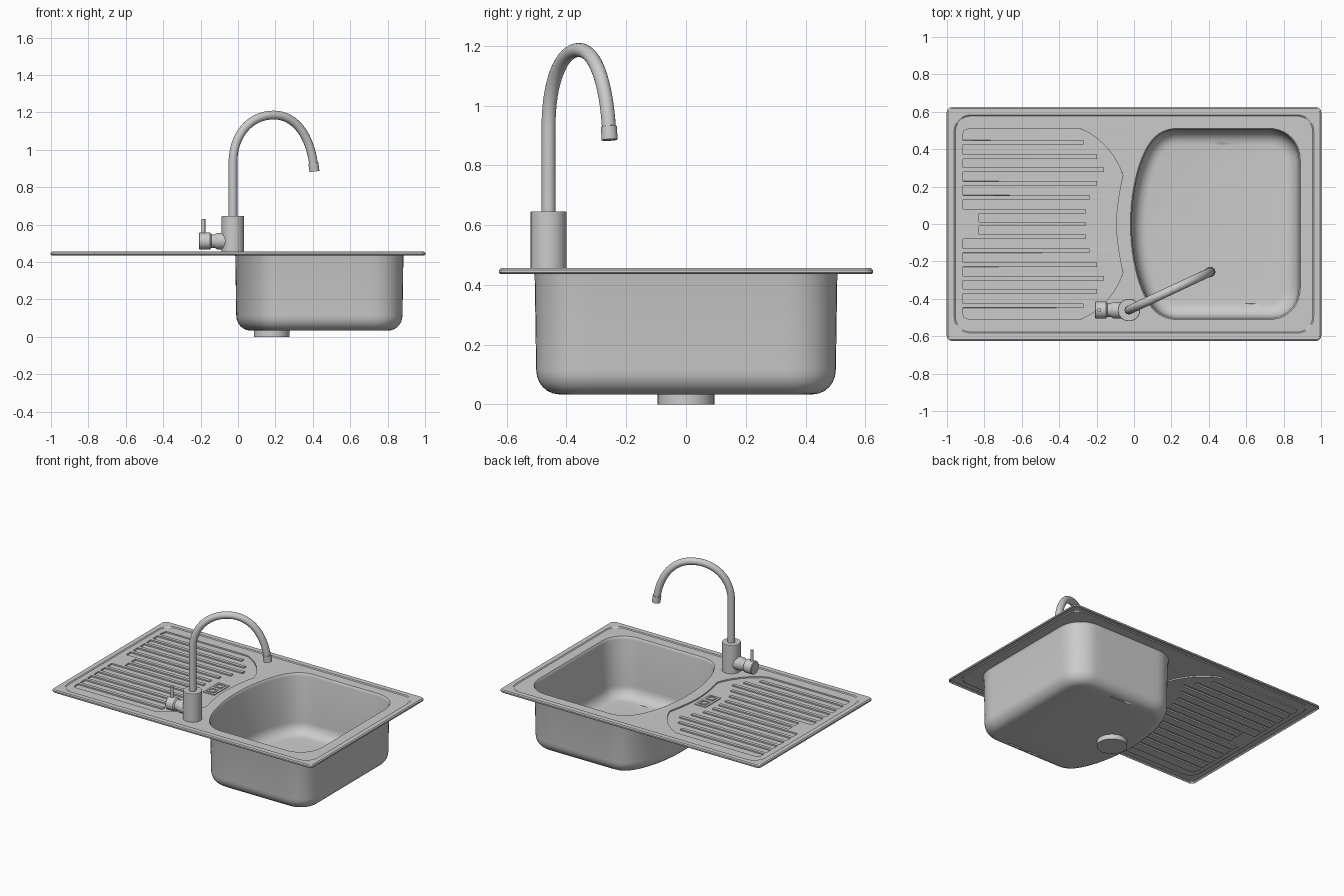
import bpy, bmesh, math
from mathutils import Vector, Matrix
from mathutils.geometry import tessellate_polygon, interpolate_bezier

if "Cube" in bpy.data.objects:
    bpy.data.objects.remove(bpy.data.objects["Cube"])


def finish(name, bm, angle=25):
    bmesh.ops.remove_doubles(bm, verts=bm.verts, dist=0.0002)
    bmesh.ops.recalc_face_normals(bm, faces=bm.faces)
    me = bpy.data.meshes.new(name)
    bm.to_mesh(me)
    bm.free()
    ob = bpy.data.objects.new(name, me)
    bpy.context.collection.objects.link(ob)
    bpy.ops.object.select_all(action='DESELECT')
    ob.select_set(True)
    bpy.context.view_layer.objects.active = ob
    bpy.ops.object.shade_smooth_by_angle(angle=math.radians(angle))
    return ob


def fill(bm, loops, z):
    """Flat sheet at height z: first loop is the outline, the others are holes."""
    vs = [bm.verts.new((p[0], p[1], z)) for l in loops for p in l]
    for t in tessellate_polygon([[Vector((p[0], p[1], 0)) for p in l] for l in loops]):
        bm.faces.new([vs[i] for i in t])


def loft(bm, rings):
    """Skin between (outline, z) rings with equal point counts."""
    rows = [[bm.verts.new((p[0], p[1], z)) for p in l] for l, z in rings]
    n = len(rows[0])
    for a, b in zip(rows, rows[1:]):
        for i in range(n):
            bm.faces.new((a[i], a[(i + 1) % n], b[(i + 1) % n], b[i]))


def prism(bm, loops, z0, z1):
    for z in (z0, z1):
        fill(bm, loops, z)
    for l in loops:
        loft(bm, [(l, z0), (l, z1)])


def rounded_rect(hx, hy, r, n=6):
    pts = []
    for k, (sx, sy) in enumerate(((1, 1), (-1, 1), (-1, -1), (1, -1))):
        for i in range(n + 1):
            a = math.pi / 2 * (k + i / n)
            pts.append((sx * (hx - r) + r * math.cos(a), sy * (hy - r) + r * math.sin(a)))
    return pts


def circle(x, y, r, n=32):
    return [(x + r * math.cos(2 * math.pi * i / n), y + r * math.sin(2 * math.pi * i / n)) for i in range(n)]


def bezier(segs, n):
    pts = []
    for s in segs:
        pts += [p.copy() for p in interpolate_bezier(*[Vector((*p, 0)) for p in s], n + 1)][:-1]
    return pts + [Vector((*segs[-1][3], 0))]


def inset(loop, d):
    out = []
    for i, p in enumerate(loop):
        t = (loop[(i + 1) % len(loop)] - loop[i - 1]).normalized()
        out.append(p + Vector((t.y, -t.x, 0)) * d)
    return out


# Basin outline (clockwise): bowed left side, rounded right corners
half = bezier([((-.02, 0), (-.02, .12), (0, .25), (.04, .35)),
               ((.04, .35), (.08, .45), (.13, .51), (.23, .512)),
               ((.23, .512), (.4, .512), (.55, .512), (.72, .512)),
               ((.72, .512), (.82, .512), (.89, .44), (.89, .34)),
               ((.89, .34), (.89, .2), (.89, .1), (.89, 0))], 10)
basin = half + [Vector((p.x, -p.y, 0)) for p in half[-2:0:-1]]

# Drainer recess outline: raised fingers reach in from the left border
edge = bezier([((-.28, .508), (-.17, .46), (-.09, .36), (-.058, .26)),
               ((-.058, .26), (-.08, .17), (-.093, .08), (-.095, 0))], 8)
right = [(p.x, -p.y) for p in edge] + [(p.x, p.y) for p in edge[-2::-1]]
recess = right + [(-.89, .508), (-.908, .502), (-.915, .485)]
fingers = [(.436, -.27), (.36, -.2), (.29, -.16), (.217, -.2), (.142, -.24), (.068, -.26)]
fingers = fingers + [(0, -.26)] + [(-y, e) for y, e in fingers[::-1]]
for c, e in fingers:
    for s in (1, -1):
        y = c + s * .011
        side = [(-.83 if abs(y) < .07 else -.915, y), (e, y)]
        recess += side if s == 1 else side[::-1]
recess += [(-.915, -.485), (-.908, -.502), (-.89, -.508)]

# Pressed steel sink: rim, deck, drainer and bowl as one sheet
bm = bmesh.new()
TOP, LOW = .449, .440
step = rounded_rect(.956, .578, .085)
loft(bm, [(rounded_rect(.996, .62, .025), .437), (rounded_rect(1, .624, .028), .441),
          (rounded_rect(1, .624, .028), .449), (rounded_rect(.994, .618, .026), .454),
          (rounded_rect(.962, .584, .088), .454), (step, TOP)])
fill(bm, [step, recess, basin], TOP)
loft(bm, [(recess, TOP), (recess, LOW)])
fill(bm, [recess], LOW)
profile = [(0, TOP), (.004, .443), (.007, .432), (.012, .115)]
for i in range(1, 7):
    a = math.pi / 2 * i / 6
    profile.append((.012 + .075 * (1 - math.cos(a)), .115 - .08 * math.sin(a)))
rings = [(inset(basin, d), z) for d, z in profile]
loft(bm, rings)
fill(bm, [rings[-1][0]], .035)
sink = finish("sink_sheet", bm)
sol = sink.modifiers.new("thickness", 'SOLIDIFY')
sol.thickness = .003
sol.offset = 0

# Drain under the bowl
bm = bmesh.new()
prism(bm, [circle(.18, 0, .095, 40)], 0, .0375)
finish("drain", bm)

# Overflow insert with two square-framed round openings
bm = bmesh.new()
prism(bm, [[(-.208, -.088), (-.122, -.088), (-.122, .08), (-.208, .08)]], .437, .446)
finish("overflow_plate", bm)
for k, y in enumerate((.036, -.044)):
    bm = bmesh.new()
    q = .028
    prism(bm, [[(-.165 - q, y - q), (-.165 + q, y - q), (-.165 + q, y + q), (-.165 - q, y + q)],
               circle(-.165, y, .02, 16)], .445, .450)
    finish(f"overflow_frame_{k + 1}", bm)


def turned(name, profile, matrix, n=32):
    """Capped solid turned about local z from (radius, height) pairs."""
    bm = bmesh.new()
    loft(bm, [(circle(0, 0, r, n), z) for r, z in profile])
    for r, z in (profile[0], profile[-1]):
        fill(bm, [circle(0, 0, r, n)], z)
    bm.transform(matrix)
    return finish(name, bm)


# Tap body, side handle and lever
TX, TY = -.027, -.46
turned("tap_body", [(.06, .448), (.06, .643), (.058, .646)], Matrix.Translation((TX, TY, 0)))
to_left = Matrix.Translation((TX, TY, .512)) @ Matrix.Rotation(-math.pi / 2, 4, 'Y')
turned("tap_handle", [(.044, .03), (.044, .085), (.036, .098), (.036, .115), (.045, .122),
                      (.045, .178), (.042, .182)], to_left)
turned("tap_lever", [(.01, .54), (.01, .63)], Matrix.Translation((-.185, TY, 0)), 16)

# Swan-neck spout: a round tube swept along an arch in a turned vertical plane
path = [Vector((0, .63, 0))] + bezier(
    [((0, .93), (0, 1.08), (.10, 1.186), (.24, 1.186)),
     ((.24, 1.186), (.38, 1.186), (.455, 1.06), (.475, .93))], 16)
path += [path[-1].copy(), Vector((.481, .885, 0))]
radii = [.0235] * (len(path) - 2) + [.027] * 2
turn = Matrix.Translation((TX, TY, 0)) @ Matrix.Rotation(math.atan2(.205, .437), 4, 'Z')
bm = bmesh.new()
rows = []
for i, (p, r) in enumerate(zip(path, radii)):
    t = (path[min(i + 1, len(path) - 1)] - path[max(i - 1, 0)]).normalized()
    rows.append([bm.verts.new(turn @ Vector((p.x + t.y * c[0], c[1], p.y - t.x * c[0])))
                 for c in circle(0, 0, r, 20)])
for a, b in zip(rows, rows[1:]):
    for i in range(20):
        bm.faces.new((a[i], a[(i + 1) % 20], b[(i + 1) % 20], b[i]))
bm.faces.new(rows[0])
bm.faces.new(rows[-1])
finish("tap_spout", bm, 30)
